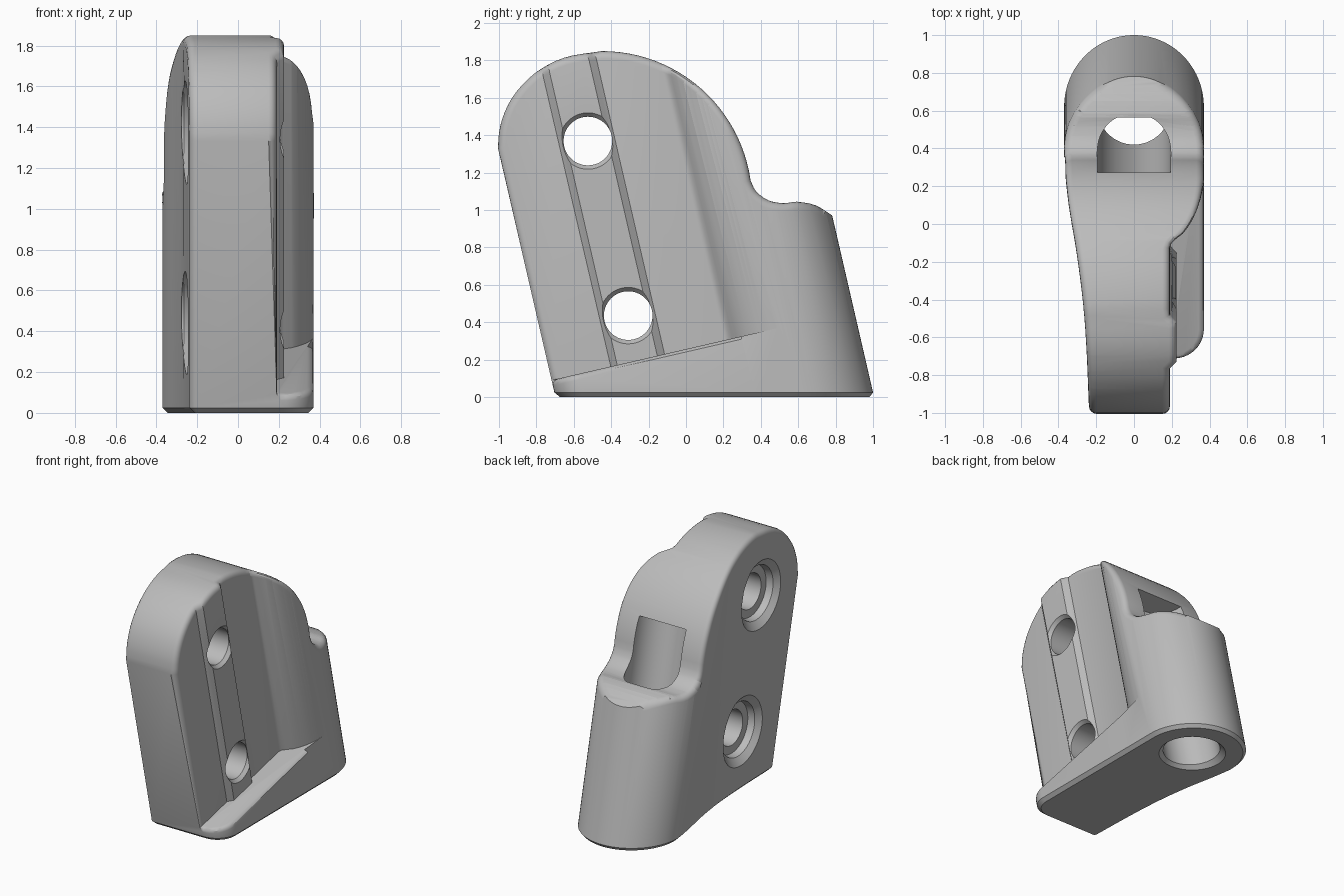
import bpy, bmesh, math
from mathutils import Matrix, Vector

cube = bpy.data.objects.get("Cube")
if cube:
    bpy.data.objects.remove(cube, do_unlink=True)

TILT = Matrix.Rotation(math.radians(13), 4, 'X')   # the mount leans forward
UNTILT = TILT.inverted()
HOLE_V, HOLES_U, SOCKET_V = -0.203, (0.494, 1.452), 0.61


def new_object(name, bm):
    bmesh.ops.recalc_face_normals(bm, faces=bm.faces)
    mesh = bpy.data.meshes.new(name)
    bm.to_mesh(mesh)
    bm.free()
    ob = bpy.data.objects.new(name, mesh)
    bpy.context.collection.objects.link(ob)
    return ob


def prism(name, outline, direction, place=Matrix()):
    """Extrude a closed 3D outline along a direction."""
    bm = bmesh.new()
    face = bm.faces.new([bm.verts.new(p) for p in outline])
    out = bmesh.ops.extrude_face_region(bm, geom=[face])
    bmesh.ops.translate(bm, verts=[g for g in out["geom"] if isinstance(g, bmesh.types.BMVert)],
                        vec=direction)
    bm.transform(place)
    return new_object(name, bm)


def lathe(name, profile, place, sides=64):
    """Closed solid of revolution about z from (radius, height) points, capped at both ends."""
    bm = bmesh.new()
    rings = [[bm.verts.new((r * math.cos(math.tau * i / sides), r * math.sin(math.tau * i / sides), z))
              for i in range(sides)] for r, z in profile]
    for a, b in zip(rings, rings[1:]):
        for i in range(sides):
            j = (i + 1) % sides
            bm.faces.new((a[i], a[j], b[j], b[i]))
    bm.faces.new(rings[0])
    bm.faces.new(rings[-1])
    bm.transform(place)
    return new_object(name, bm)


def spline(pts, steps=4):
    """Smooth open curve through the points."""
    p = [Vector(q) for q in pts]
    p = [2 * p[0] - p[1]] + p + [2 * p[-1] - p[-2]]
    res = []
    for a, b, c, d in zip(p, p[1:], p[2:], p[3:]):
        for i in range(steps):
            t = i / steps
            res.append(0.5 * (2 * b + (c - a) * t + (2 * a - 5 * b + 4 * c - d) * t * t
                              + (3 * b - a - 3 * c + d) * t ** 3))
    return res + [p[-2]]


def arc(cx, cy, r, a0, a1, n):
    return [Vector((cx + r * math.cos(a), cy + r * math.sin(a)))
            for a in (math.radians(a0 + (a1 - a0) * i / n) for i in range(n + 1))]


def boolean(ob, cutter, operation):
    mod = ob.modifiers.new("cut", 'BOOLEAN')
    mod.operation, mod.object, mod.solver = operation, cutter, 'EXACT'
    bpy.context.view_layer.update()
    graph = bpy.context.evaluated_depsgraph_get()
    mesh = bpy.data.meshes.new_from_object(ob.evaluated_get(graph))
    ob.modifiers.clear()
    ob.data = mesh
    bpy.data.objects.remove(cutter, do_unlink=True)


# Body: teardrop cross-section swept along the tilted axis
section = arc(0, SOCKET_V, 0.37, 0, 180, 40)
section += spline([(-0.37, 0.6), (-0.345, 0.45), (-0.305, 0.25), (-0.27, 0), (-0.25, -0.28), (-0.237, -0.68)])[1:]
section += arc(0.21, -0.52, 0.16, -90, 0, 10) + [Vector((0.37, 0.36))]
body = prism("mount_body", [(p.x, p.y, -0.5) for p in section], (0, 0, 3), TILT)

# Side outline, flat on the ground
crown = spline([(-1.008, 1.29), (-0.993, 1.45), (-0.93, 1.6), (-0.81, 1.73), (-0.65, 1.815), (-0.45, 1.85)])
crown += arc(-0.45, 1.047, 0.803, 90, 8, 24)[1:]
crown += spline([(0.345, 1.159), (0.375, 1.1), (0.44, 1.052), (0.52, 1.037), (0.6, 1.044),
                 (0.7, 1.022), (0.79, 0.965)], 3)[1:]
outline = [Vector((-1.2, 0)), Vector((-1.2, 1.285))] + crown + [Vector((1.2, 0.7)), Vector((1.2, 0))]
boolean(body, prism("outline_cutter", [(-1, p.x, p.y) for p in outline], (2, 0, 0)), 'INTERSECT')

# Side recess leaving a foot flange, a raised band and the round socket column
recess = [Vector(p) for p in ((0.7, -1), (0.19, -1), (0.19, -0.355), (0.225, -0.32), (0.225, -0.1), (0.19, -0.06),
                              (0.19, 0.27), (0.2, 0.292), (0.225, 0.312))]
recess += arc(0, 0.6, 0.372, -45, 0, 12) + [Vector((0.7, 0.6))]
boolean(body, prism("recess_cutter", [(p.x, p.y, 0.25) for p in recess], (0, 0, 3), TILT), 'DIFFERENCE')

# Blind socket along the tilted axis with a chamfered mouth
socket = TILT @ Matrix.Translation((0, SOCKET_V, 0))
boolean(body, lathe("socket_cutter", [(0.195, -0.6), (0.195, 1.3)], socket), 'DIFFERENCE')
mouth = Matrix.Translation((0, 0.626, 0))
boolean(body, lathe("mouth_cutter", [(0.25, -0.02), (0.19, 0.04)], mouth), 'DIFFERENCE')

# Two cross holes, counterbored on the flared side
bore = [(0.265, -1), (0.265, -0.265), (0.2, -0.21), (0.19, -0.16), (0.13, -0.16), (0.13, 0.2), (0.155, 0.23), (0.155, 1)]
for u in HOLES_U:
    place = TILT @ Matrix.Translation((0, HOLE_V, u)) @ Matrix.Rotation(math.pi / 2, 4, 'Y')
    boolean(body, lathe("hole_cutter", bore, place), 'DIFFERENCE')


# Rounded rims and flange, chamfered foot
def middle(e):
    return (e.verts[0].co + e.verts[1].co) / 2


def convex(e, degrees):
    return len(e.link_faces) == 2 and e.calc_face_angle_signed(0) > math.radians(degrees)


def is_outer(e):
    x, v, u = UNTILT @ middle(e)
    near_hole = x < 0.3 and min(math.hypot(v - HOLE_V, u - h) for h in HOLES_U) < 0.28
    near_socket = math.hypot(x, v - SOCKET_V) < 0.24
    return convex(e, 50) and u > 0.24 and not near_hole and not near_socket


def is_flange(e):
    local = [UNTILT @ v.co for v in e.verts]
    return is_outer(e) and all(p.z < 0.27 for p in local) and local[0].y + local[1].y < 0.8


def is_rim(e):
    return is_outer(e) and max((UNTILT @ v.co).z for v in e.verts) > 0.3


def is_foot(e):
    return (all(v.co.z < 0.001 for v in e.verts) and convex(e, 40)
            and math.hypot(middle(e).x, middle(e).y - 0.626) > 0.3)


def bounds(bm):
    return [f(v.co[i] for v in bm.verts) for i in range(3) for f in (min, max)]


def round_edges(bm, rule, sizes, segments):
    """Bevel with the largest size that keeps the solid within its own bounds."""
    for size in sizes:
        trial = bm.copy()
        trial.normal_update()
        bmesh.ops.bevel(trial, geom=[e for e in trial.edges if rule(e)], offset=size, segments=segments,
                        profile=0.5, affect='EDGES', clamp_overlap=False)
        grown = max(abs(a - b) for a, b in zip(bounds(trial), bounds(bm)))
        if grown < 0.012 and abs(trial.calc_volume() / bm.calc_volume() - 1) < 0.03:
            return trial
    return bm


bm = bmesh.new()
bm.from_mesh(body.data)
bmesh.ops.remove_doubles(bm, verts=bm.verts, dist=0.006)
bmesh.ops.dissolve_degenerate(bm, edges=bm.edges, dist=0.001)
bm = round_edges(bm, is_rim, (0.04, 0.03, 0.02), 4)
bm = round_edges(bm, is_flange, (0.03, 0.02), 3)
bm = round_edges(bm, is_foot, (0.025, 0.015), 1)
bm.to_mesh(body.data)
bm.free()

# Finish
grey = bpy.data.materials.new("plain_grey")
grey.use_nodes = True
colour = (0.5, 0.5, 0.5, 1)
grey.diffuse_color = colour
grey.node_tree.nodes["Principled BSDF"].inputs["Base Color"].default_value = colour
body.data.materials.clear()
body.data.materials.append(grey)
for poly in body.data.polygons:
    poly.material_index = 0
bpy.ops.object.select_all(action='DESELECT')
body.select_set(True)
bpy.context.view_layer.objects.active = body
bpy.ops.object.shade_smooth_by_angle(angle=math.radians(30))
